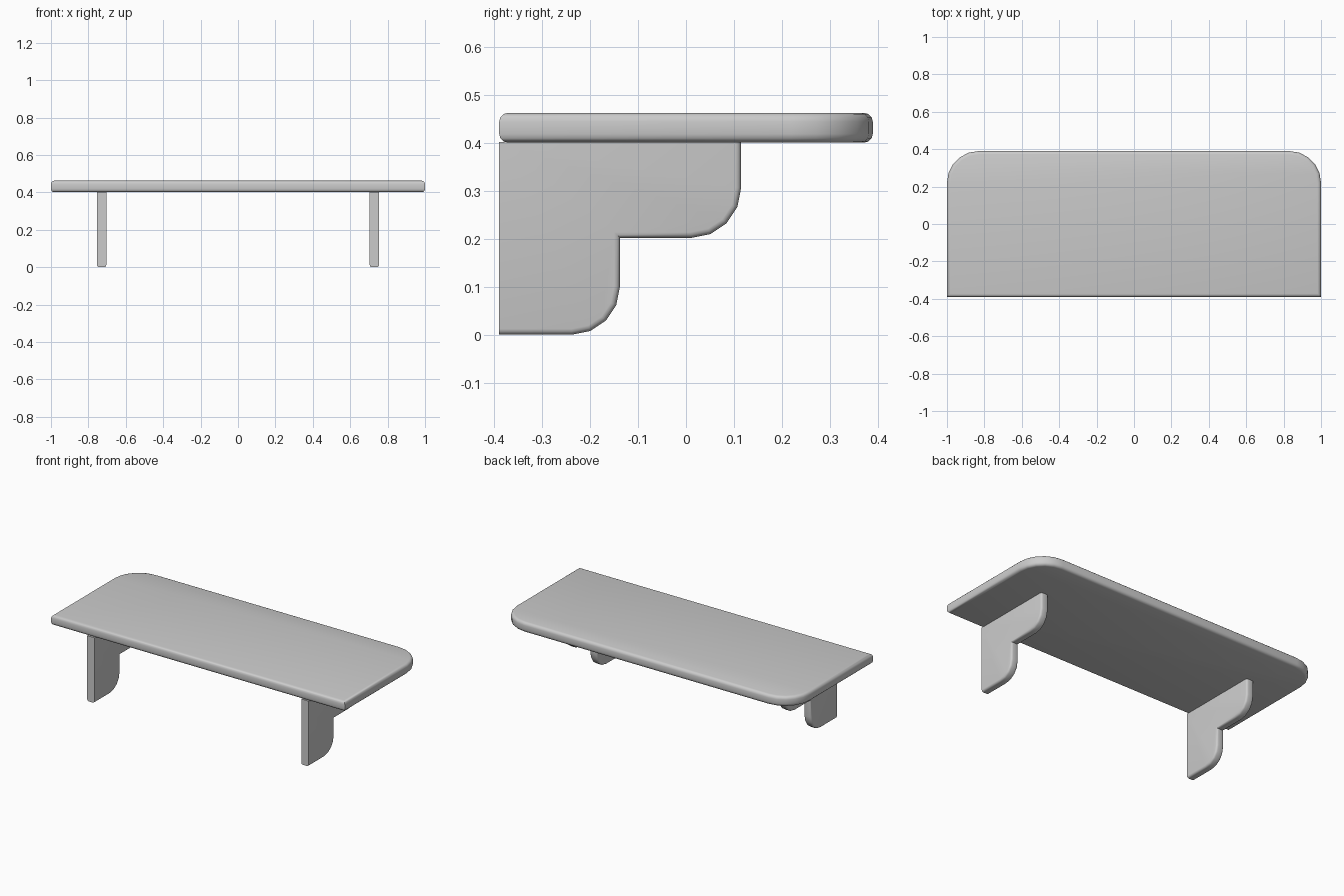
import bpy, bmesh, math
from mathutils import Vector

if "Cube" in bpy.data.objects:
    bpy.data.objects.remove(bpy.data.objects["Cube"])


def arc(cx, cy, r, start, end, n=4):
    pts = []
    for i in range(n + 1):
        a = math.radians(start + (end - start) * i / n)
        pts.append((cx + r * math.cos(a), cy + r * math.sin(a)))
    return pts


def slab(name, points, direction, bevel, segments, keep_sharp):
    """Extrude a flat outline, then round its rim edges except the sharp ones."""
    direction = Vector(direction)
    bm = bmesh.new()
    face = bm.faces.new([bm.verts.new(p) for p in points])
    ext = bmesh.ops.extrude_face_region(bm, geom=[face])
    top = [v for v in ext["geom"] if isinstance(v, bmesh.types.BMVert)]
    bmesh.ops.translate(bm, verts=top, vec=direction)
    bmesh.ops.recalc_face_normals(bm, faces=bm.faces[:])
    axis = direction.normalized()
    rim = [e for e in bm.edges
           if abs((e.verts[1].co - e.verts[0].co).dot(axis)) < 1e-5
           and not keep_sharp(e)]
    bmesh.ops.bevel(bm, geom=rim, offset=bevel, segments=segments,
                    profile=0.5, affect='EDGES', clamp_overlap=True)
    mesh = bpy.data.meshes.new(name)
    bm.to_mesh(mesh)
    bm.free()
    obj = bpy.data.objects.new(name, mesh)
    bpy.context.collection.objects.link(obj)
    bpy.ops.object.select_all(action='DESELECT')
    obj.select_set(True)
    bpy.context.view_layer.objects.active = obj
    bpy.ops.object.shade_smooth_by_angle(angle=math.radians(40))
    return obj


# Shelf board with two rounded corners
R = 0.17
outline = [(-1, -0.39), (1, -0.39)]
outline += arc(1 - R, 0.39 - R, R, 0, 90, 5)
outline += arc(-1 + R, 0.39 - R, R, 90, 180, 5)
slab("shelf_board", [(x, y, 0.401) for x, y in outline], (0, 0, 0.062),
     0.018, 3, lambda e: False)

# Stepped brackets, sharp against the wall and under the board
profile = [(-0.39, 0.402), (-0.39, 0.0)]
profile += arc(-0.238, 0.1, 0.1, -90, 0)
profile += [(-0.138, 0.202)]
profile += arc(0.011, 0.306, 0.104, -90, 0)
profile += [(0.115, 0.402)]


def wall_or_top(e):
    a, b = (v.co for v in e.verts)
    return (max(a.y, b.y) < -0.389) or (min(a.z, b.z) > 0.4)


for side, x in (("left", -0.729), ("right", 0.729)):
    slab(side + "_bracket", [(x - 0.025, y, z) for y, z in profile],
         (0.05, 0, 0), 0.012, 3, wall_or_top)
